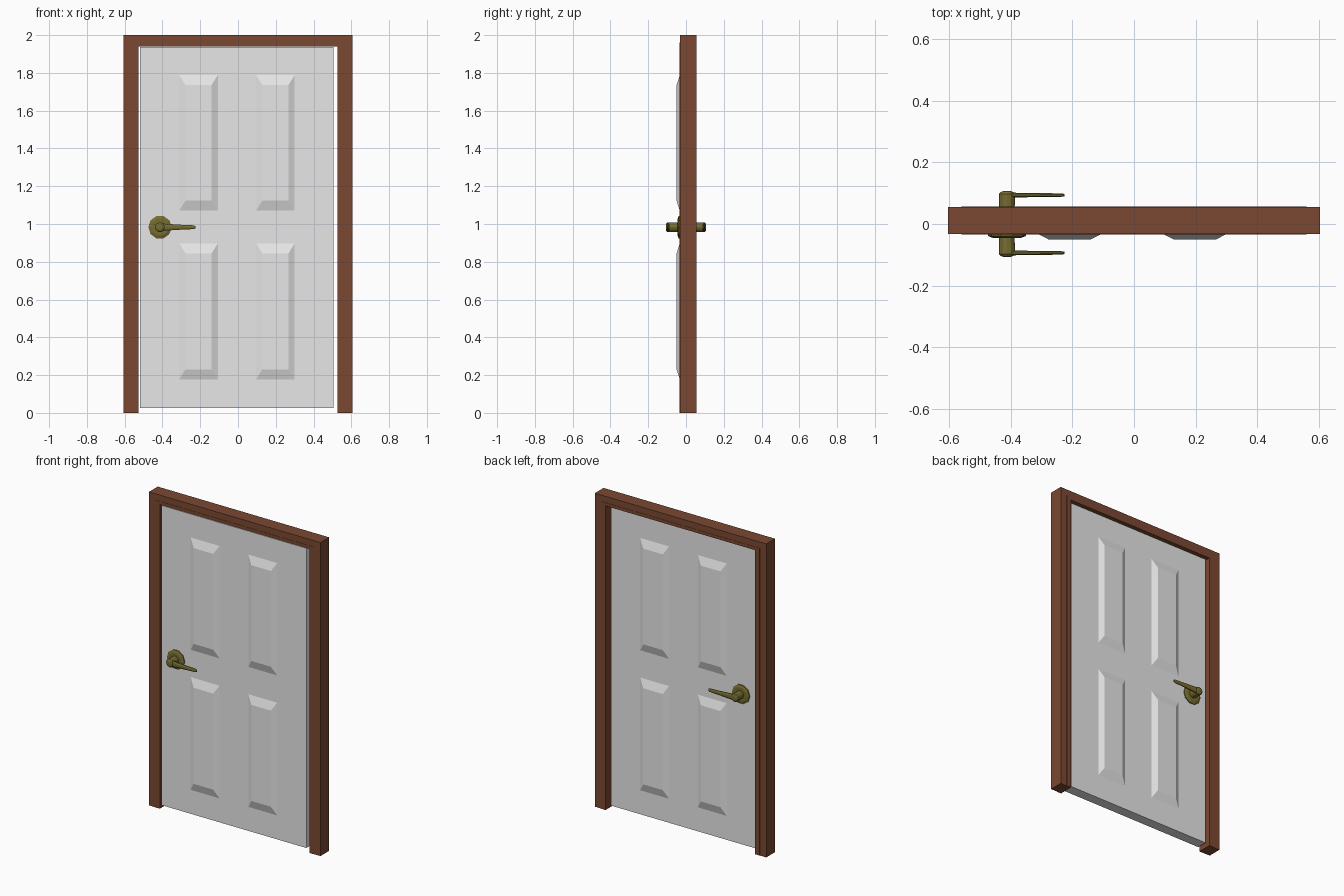
import bpy, bmesh, math
from mathutils import Vector

if "Cube" in bpy.data.objects:
    bpy.data.objects.remove(bpy.data.objects["Cube"])


def mat(name, col):
    m = bpy.data.materials.new(name)
    m.diffuse_color = (*col, 1)
    m.use_nodes = True
    m.node_tree.nodes["Principled BSDF"].inputs["Base Color"].default_value = m.diffuse_color
    return m


BROWN = mat("brown wood", (0.198, 0.065, 0.031))
WHITE = mat("white paint", (0.8, 0.8, 0.8))
BRASS = mat("dark brass", (0.18, 0.15, 0.03))


def finish(name, bm, material, smooth=False):
    bmesh.ops.recalc_face_normals(bm, faces=bm.faces)
    me = bpy.data.meshes.new(name)
    bm.to_mesh(me)
    bm.free()
    me.materials.append(material)
    ob = bpy.data.objects.new(name, me)
    bpy.context.collection.objects.link(ob)
    return ob


def loft(bm, rings):
    """Skin a list of equal-sized point rings and cap both ends."""
    vs = [[bm.verts.new(p) for p in r] for r in rings]
    n = len(vs[0])
    for a, b in zip(vs, vs[1:]):
        for i in range(n):
            j = (i + 1) % n
            bm.faces.new((a[i], a[j], b[j], b[i]))
    bm.faces.new(vs[0])
    bm.faces.new(vs[-1])


def rect(x0, x1, z0, z1, y):
    return [(x0, y, z0), (x1, y, z0), (x1, y, z1), (x0, y, z1)]


def arch(name, outer, top, y0, y1):
    """Door frame: an upside-down U pushed through the wall depth."""
    inner, head = 0.528, 1.94
    pts = [(-outer, 0), (-outer, top), (outer, top), (outer, 0),
           (inner, 0), (inner, head), (-inner, head), (-inner, 0)]
    bm = bmesh.new()
    loft(bm, [[(x, y, z) for x, z in pts] for y in (y0, y1)])
    finish(name, bm, BROWN)


# Frame and its very slightly proud inner band
arch("door_frame", 0.605, 2.0, -0.033, 0.055)
arch("frame_inner_band", 0.56, 1.96, -0.0345, 0.0565)

# Door leaf
FACE = 0.033
bm = bmesh.new()
loft(bm, [rect(-0.518, 0.505, 0.025, 1.937, y) for y in (-FACE, FACE)])
finish("door_leaf", bm, WHITE)

# Raised panels, four on each face
for side, s in (("front", -1), ("back", 1)):
    for x0, x1 in ((-0.311, -0.107), (0.096, 0.3)):
        for z0, z1 in ((0.178, 0.897), (1.071, 1.788)):
            bm = bmesh.new()
            ix, iz = 0.033, 0.053
            loft(bm, [rect(x0, x1, z0, z1, s * (FACE - 0.003)),
                      rect(x0, x1, z0, z1, s * FACE),
                      rect(x0 + ix, x1 - ix, z0 + iz, z1 - iz, s * 0.05)])
            finish(side + "_panel", bm, WHITE)

# Handles, mirrored front and back
HX, HZ = -0.413, 0.983


def turned(name, profile, s, n):
    bm = bmesh.new()
    loft(bm, [[(HX + r * math.cos(2 * math.pi * i / n), s * y,
                HZ + r * math.sin(2 * math.pi * i / n)) for i in range(n)]
              for y, r in profile])
    finish(name, bm, BRASS)


for side, s in (("front", -1), ("back", 1)):
    turned(side + "_handle_rose",
           [(0.03, 0.062), (0.039, 0.062), (0.045, 0.046)], s, 10)
    turned(side + "_handle_stem",
           [(0.04, 0.025), (0.098, 0.026), (0.104, 0.021), (0.107, 0.011)], s, 12)
    # Tapered lever pointing to the middle of the door
    bm = bmesh.new()
    rings = []
    for x, ry, rz in ((HX, 0.009, 0.022), (-0.375, 0.008, 0.019),
                      (-0.30, 0.007, 0.014), (-0.236, 0.006, 0.011),
                      (-0.226, 0.004, 0.007)):
        rings.append([(x, s * 0.094 + ry * math.cos(math.pi * (i + 0.5) / 4),
                       HZ + rz * math.sin(math.pi * (i + 0.5) / 4))
                      for i in range(8)])
    loft(bm, rings)
    finish(side + "_handle_lever", bm, BRASS)
